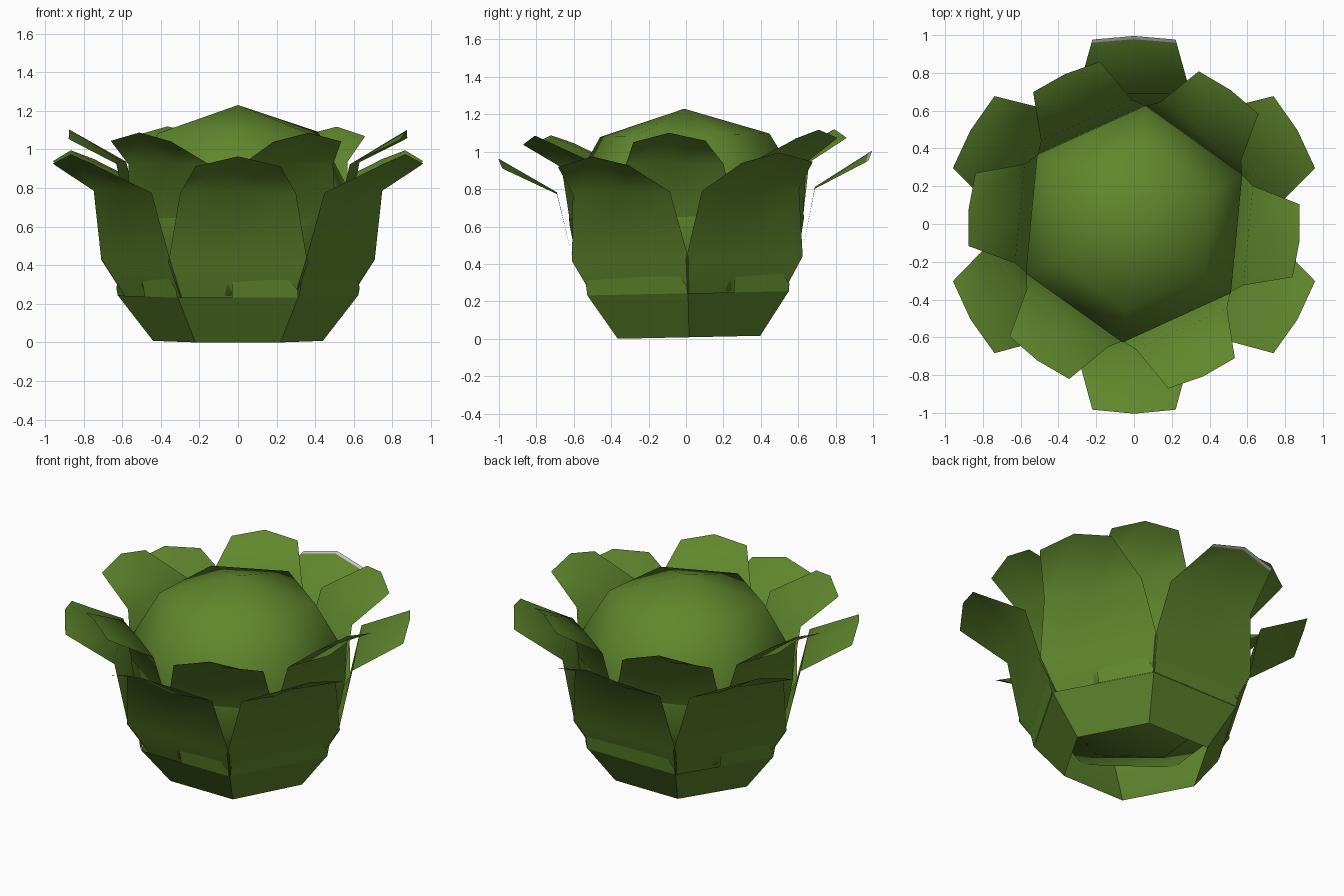
import bpy, bmesh, math
from mathutils import Matrix

if "Cube" in bpy.data.objects:
    bpy.data.objects.remove(bpy.data.objects["Cube"])


def material(name, rgb):
    m = bpy.data.materials.new(name)
    m.use_nodes = True
    m.diffuse_color = (*rgb, 1)
    m.node_tree.nodes["Principled BSDF"].inputs["Base Color"].default_value = (*rgb, 1)
    return m


GREEN = material("leaf green", (0.117, 0.243, 0.026))
GREY = material("pale grey", (0.55, 0.55, 0.55))

# The whole plant leans very slightly
LEAN = Matrix.Translation((0, 0.016, 0.008)) @ Matrix.Rotation(math.radians(1.2), 4, 'X')


def turn(angle):
    return Matrix.Rotation(math.radians(angle), 4, 'Z')


def finish(name, bm, matrix, smooth=True):
    bm.transform(LEAN @ matrix)
    mesh = bpy.data.meshes.new(name)
    bm.to_mesh(mesh)
    bm.free()
    for p in mesh.polygons:
        p.use_smooth = smooth
    mesh.materials.append(GREEN)
    mesh.materials.append(GREY)
    obj = bpy.data.objects.new(name, mesh)
    bpy.context.collection.objects.link(obj)


# Leaf rows: half width, edge radius, edge height, centre radius, centre height
LEAF = [
    (0.22, 0.38, 0.0, 0.38, 0.0),
    (0.36, 0.61, 0.42, 0.61, 0.42),
    (0.30, 0.69, 0.78, 0.69, 0.79),
    (0.225, 0.963, 0.915, 0.983, 0.967),
    (0.22, 0.98, 0.925, 1.0, 0.977),
]


def leaf(name, angle, size=1.0, lift=0.0, grey_tip=False):
    bm = bmesh.new()
    rows = [[bm.verts.new(co) for co in ((er, -w, ez), (cr, 0, cz), (er, w, ez))]
            for w, er, ez, cr, cz in LEAF]
    for i, (a, b) in enumerate(zip(rows, rows[1:])):
        for k in range(2):
            face = bm.faces.new((a[k], a[k + 1], b[k + 1], b[k]))
            face.material_index = int(grey_tip and i == len(LEAF) - 2)
    finish(name, bm, Matrix.Translation((0, 0, lift)) @ turn(angle) @ Matrix.Scale(size, 4))


def hex_shell(name, profile, angle, smooth):
    """Six-sided shell; a zero radius closes it to a point."""
    bm = bmesh.new()
    rings = []
    for r, z in profile:
        count = 6 if r else 1
        rings.append([bm.verts.new((r * math.cos(k * math.tau / 6),
                                    r * math.sin(k * math.tau / 6), z))
                      for k in range(count)])
    for a, b in zip(rings, rings[1:]):
        for k in range(6):
            n = (k + 1) % 6
            if len(a) == 1:
                bm.faces.new((a[0], b[n], b[k]))
            elif len(b) == 1:
                bm.faces.new((a[k], a[n], b[0]))
            else:
                bm.faces.new((a[k], a[n], b[n], b[k]))
    finish(name, bm, turn(angle), smooth)


def collar_flap(name, angle, start):
    """Small torn flap standing on the rim of the cup."""
    bm = bmesh.new()
    outline = [(start, 0.235), (0.31, 0.235), (0.31, 0.275), (0.26, 0.335), (start, 0.315)]
    bm.faces.new([bm.verts.new((0.541 + 0.2 * (z - 0.235), y, z)) for y, z in outline])
    finish(name, bm, turn(angle), False)


# Open base cup and the closed, rounded heart
hex_shell("base_cup", [(0.44, 0), (0.622, 0.235)], 0, False)
hex_shell("heart", [(0, 0.225), (0.53, 0.245), (0.6, 0.45), (0.63, 0.62),
                    (0.63, 0.78), (0.455, 1.08), (0, 1.222)], 24.5, True)

# Outer and inner leaf rings, with flaps at the cup rim
for i in range(6):
    leaf(f"outer_leaf_{i + 1}", 30 + 60 * i, grey_tip=(i == 1))
    leaf(f"inner_leaf_{i + 1}", -5.5 + 60 * i, size=0.88, lift=0.235)
    collar_flap(f"collar_flap_{i + 1}", 30 + 60 * i, -0.31 if i in (1, 5) else -0.03)
